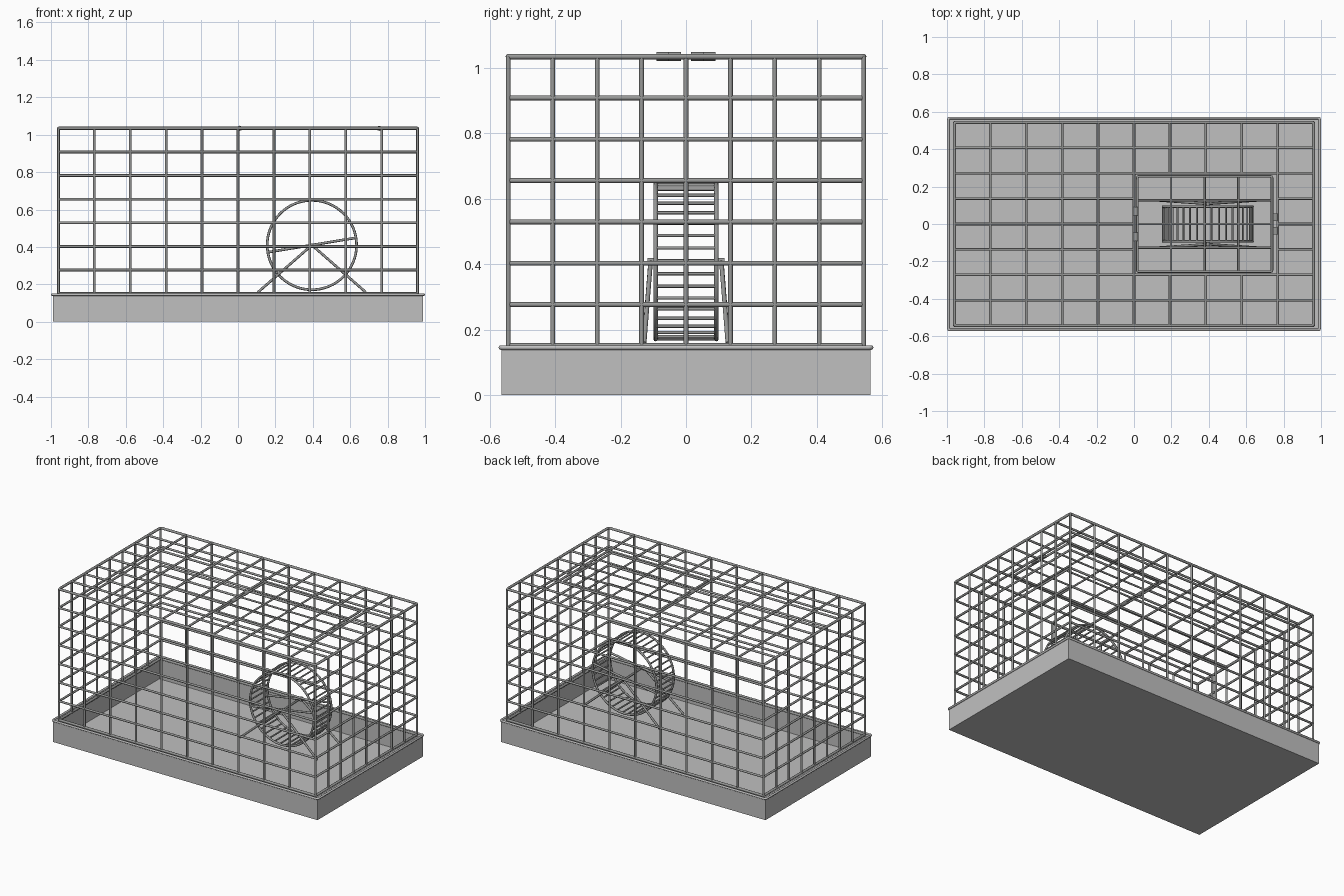
import bpy, bmesh, math
from mathutils import Vector

if "Cube" in bpy.data.objects:
    bpy.data.objects.remove(bpy.data.objects["Cube"], do_unlink=True)


def material(name, rgb):
    m = bpy.data.materials.new(name)
    m.use_nodes = True
    m.diffuse_color = (*rgb, 1)
    m.node_tree.nodes["Principled BSDF"].inputs["Base Color"].default_value = (*rgb, 1)
    return m


TRAY = material("tray_grey", (0.53, 0.53, 0.53))
WIRE = material("wire_grey", (0.31, 0.315, 0.31))


def wires(name, paths, radius, closed=False):
    """Round wire along each path, joined as one mesh object."""
    curve = bpy.data.curves.new(name, "CURVE")
    curve.dimensions = "3D"
    curve.bevel_depth = radius
    curve.bevel_resolution = 2
    curve.use_fill_caps = True
    for path in paths:
        s = curve.splines.new("POLY")
        s.points.add(len(path) - 1)
        for p, co in zip(s.points, path):
            p.co = (*co, 1)
        s.use_cyclic_u = closed
        s.use_smooth = True
    temp = bpy.data.objects.new(name + "_curve", curve)
    bpy.context.collection.objects.link(temp)
    bpy.context.view_layer.update()
    deps = bpy.context.evaluated_depsgraph_get()
    mesh = bpy.data.meshes.new_from_object(temp.evaluated_get(deps))
    bpy.data.objects.remove(temp, do_unlink=True)
    mesh.materials.clear()
    mesh.materials.append(WIRE)
    ob = bpy.data.objects.new(name, mesh)
    bpy.context.collection.objects.link(ob)
    return ob


def ring(x0, x1, y, z, r=0.008):
    """Rectangle path with small rounded corners."""
    pts = []
    corners = ((x1, y, -1, -1, 0), (x0, y, 1, -1, 90), (x0, -y, 1, 1, 180), (x1, -y, -1, 1, 270))
    for cx, cy, sx, sy, start in corners:
        for k in range(3):
            a = math.radians(start + 45 * k)
            pts.append((cx + sx * r + r * math.cos(a), cy + sy * r + r * math.sin(a), z))
    return pts


def steps(a, b, n):
    return [a + (b - a) * i / n for i in range(n + 1)]


# Tray: open box with a deep floor
TX, TY, TZ = 0.99, 0.564, 0.143
bm = bmesh.new()
bmesh.ops.create_cube(bm, size=1)
for v in bm.verts:
    v.co = (v.co.x * 2 * TX, v.co.y * 2 * TY, (v.co.z + 0.5) * TZ)
top = max(bm.faces, key=lambda f: f.calc_center_median().z)
bmesh.ops.inset_region(bm, faces=[top], thickness=0.03)
inner = bmesh.ops.extrude_face_region(bm, geom=[top])
bmesh.ops.translate(bm, vec=(0, 0, 0.01 - TZ),
                    verts=[g for g in inner["geom"] if isinstance(g, bmesh.types.BMVert)])
if top.is_valid:
    bmesh.ops.delete(bm, geom=[top], context="FACES_ONLY")
bmesh.ops.recalc_face_normals(bm, faces=bm.faces)
mesh = bpy.data.meshes.new("tray")
bm.to_mesh(mesh)
bm.free()
mesh.materials.append(TRAY)
bpy.context.collection.objects.link(bpy.data.objects.new("tray", mesh))
rim = wires("tray_rim", [ring(-0.993, 0.993, 0.566, 0.145)], 0.007, True)
rim.data.materials[0] = TRAY

# Cage sides: upright wires and rings all the way round
X, Y, Z0, Z1, R = 0.96, 0.543, 0.15, 1.034, 0.0072
xs, ys, zs = steps(-X, X, 10), steps(-Y, Y, 8), steps(Z0, Z1, 7)
uprights = [((x, s * Y, Z0), (x, s * Y, Z1)) for x in xs for s in (-1, 1)]
uprights += [((s * X, y, Z0), (s * X, y, Z1)) for y in ys[1:-1] for s in (-1, 1)]
wires("cage_uprights", uprights, R)
wires("cage_rings", [ring(-X, X, Y, z) for z in zs[1:-1]], R, True)
wires("cage_frames", [ring(-X, X, Y, z) for z in (Z0, Z1)], 0.0085, True)

# Cage roof: grid that leaves an opening for the hatch
HX0, HX1, HY = xs[5], xs[9], ys[6]
roof = []
for x in xs[1:-1]:
    if HX0 + 0.01 < x < HX1 - 0.01:
        roof += [((x, s * HY, Z1), (x, s * Y, Z1)) for s in (-1, 1)]
    else:
        roof.append(((x, -Y, Z1), (x, Y, Z1)))
for y in ys[1:-1]:
    if abs(y) < HY - 0.01:
        roof += [((-X, y, Z1), (HX0, y, Z1)), ((HX1, y, Z1), (X, y, Z1))]
    else:
        roof.append(((-X, y, Z1), (X, y, Z1)))
wires("cage_roof", roof, R)

# Hatch with hinges on one end and a latch on the other
DX0, DX1, DY = HX0 + 0.018, HX1 - 0.03, HY - 0.017
wires("hatch_frame", [ring(DX0, DX1, DY, Z1)], R, True)
hatch = [((x, -DY, Z1), (x, DY, Z1)) for x in steps(DX0, DX1, 4)[1:-1]]
hatch += [((DX0, y, Z1), (DX1, y, Z1)) for y in steps(-DY, DY, 4)[1:-1]]
wires("hatch_grid", hatch, 0.006)
wires("hatch_hinges", [((HX0 + 0.009, s * 0.068 - 0.022, Z1), (HX0 + 0.009, s * 0.068 + 0.022, Z1))
                       for s in (-1, 1)], 0.014)
wires("hatch_latch", [((HX1 - 0.012, s * 0.035 - 0.02, Z1), (HX1 - 0.012, s * 0.035 + 0.02, Z1))
                      for s in (-1, 1)], 0.014)

# Running wheel: two hoops, rungs, one cross bar on each side
C, WR, WY = Vector((0.395, 0, 0.41)), 0.239, 0.093


def on_wheel(angle, y, radius=WR):
    return C + Vector((radius * math.cos(angle), y, radius * math.sin(angle)))


wires("wheel_hoops", [[on_wheel(math.tau * i / 64, s * WY) for i in range(64)]
                      for s in (-1, 1)], 0.007, True)
wires("wheel_rungs", [(on_wheel(math.tau * i / 38, -WY), on_wheel(math.tau * i / 38, WY))
                      for i in range(38)], 0.005)
tilt = math.radians(9.3)
wires("wheel_cross_bars", [(on_wheel(tilt, s * WY), on_wheel(tilt + math.pi, s * WY))
                           for s in (-1, 1)], 0.007)

# Wheel stand: axle stubs and splayed legs
wires("wheel_axles", [(C + Vector((0, s * 0.088, 0)), C + Vector((0, s * 0.118, 0)))
                      for s in (-1, 1)], 0.009)
wires("wheel_legs", [(C + Vector((0, s * 0.108, 0)), (C.x + d * 0.288, s * 0.128, 0.158))
                     for s in (-1, 1) for d in (-1, 1)], 0.007)
